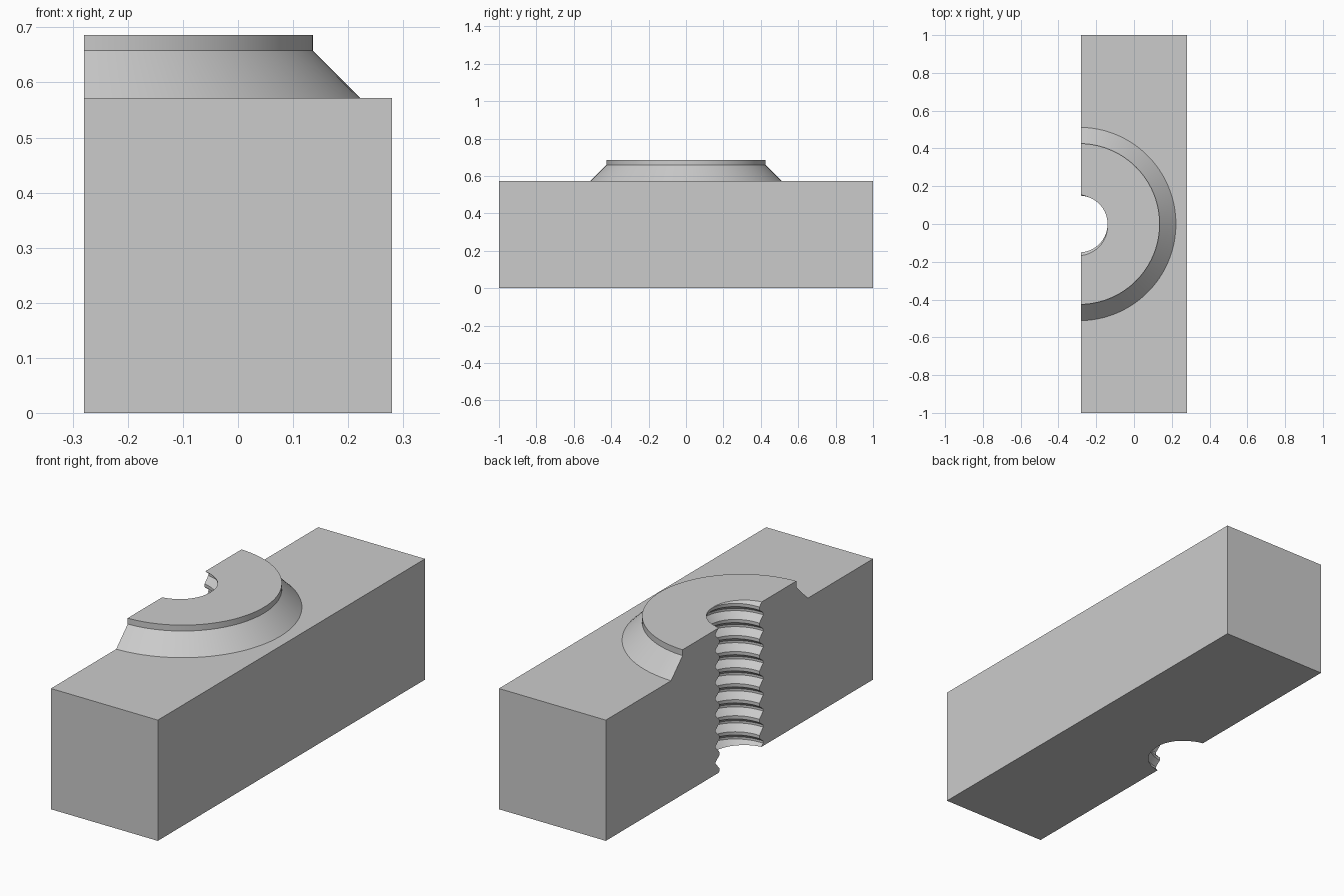
import bpy, bmesh, math

if "Cube" in bpy.data.objects:
    bpy.data.objects.remove(bpy.data.objects["Cube"])

CUT_X, AXIS_X, TOP = -0.28, -0.29, 0.686
PITCH, CREST, ROOT = 0.076, 0.15, 0.178

grey = bpy.data.materials.new("plain_grey")
grey.use_nodes = True
colour = (0.6, 0.6, 0.6, 1)
grey.diffuse_color = colour
grey.node_tree.nodes["Principled BSDF"].inputs["Base Color"].default_value = colour


def make_object(name, bm):
    bmesh.ops.recalc_face_normals(bm, faces=bm.faces)
    mesh = bpy.data.meshes.new(name)
    bm.to_mesh(mesh)
    bm.free()
    mesh.materials.append(grey)
    obj = bpy.data.objects.new(name, mesh)
    bpy.context.collection.objects.link(obj)
    return obj


def make_box(name, low, high):
    bm = bmesh.new()
    bmesh.ops.create_cube(bm, size=1)
    for v in bm.verts:
        v.co = [(a + b) / 2 + c * (b - a) for a, b, c in zip(low, high, v.co)]
    return make_object(name, bm)


def make_boss(name, profile, steps=96):
    # Lathe a profile of (radius, height) around the bore axis
    bm = bmesh.new()
    rings = []
    for r, z in profile:
        angles = [2 * math.pi * i / steps for i in range(steps)]
        rings.append([bm.verts.new((AXIS_X + r * math.cos(a), r * math.sin(a), z)) for a in angles])
    for low, high in zip(rings, rings[1:]):
        for i in range(steps):
            k = (i + 1) % steps
            bm.faces.new((low[i], low[k], high[k], high[i]))
    bm.faces.new(rings[0])
    bm.faces.new(rings[-1])
    return make_object(name, bm)


def make_thread(name, steps=48):
    # Half of a right-handed screw, its rows following the helix
    tooth = [(0, CREST), (0.2, CREST), (0.58, ROOT), (0.72, ROOT)]
    start = TOP + 0.004 - 9.25 * PITCH
    bm = bmesh.new()
    columns = []
    for i in range(steps + 1):
        a = math.pi * (i / steps - 0.5)
        x, y = math.cos(a), math.sin(a)
        columns.append([
            bm.verts.new((AXIS_X + r * x, r * y, start + (turn + u + a / (2 * math.pi)) * PITCH))
            for turn in range(-2, 12) for u, r in tooth])
    bottom = bm.verts.new((AXIS_X, 0, start - 2 * PITCH))
    top = bm.verts.new((AXIS_X, 0, start + 12 * PITCH))
    for a, b in zip(columns, columns[1:]):
        for j in range(len(a) - 1):
            bm.faces.new((a[j], b[j], b[j + 1], a[j + 1]))
        bm.faces.new((bottom, b[0], a[0]))
        bm.faces.new((top, a[-1], b[-1]))
    for column in (columns[0], columns[-1]):
        bm.faces.new([bottom] + column + [top])
    return make_object(name, bm)


def combine(target, tool, operation):
    bpy.context.view_layer.objects.active = target
    mod = target.modifiers.new("join", "BOOLEAN")
    mod.object, mod.operation, mod.solver = tool, operation, "EXACT"
    bpy.ops.object.modifier_apply(modifier=mod.name)
    bpy.data.objects.remove(tool)


# Block with the raised conical boss
body = make_box("threaded_block_section", (-0.9, -1, 0), (0.28, 1, 0.572))
boss = make_boss("boss", [(0.512, 0.3), (0.512, 0.572), (0.426, 0.658), (0.426, TOP)])
combine(body, boss, "UNION")

# Section cut through the block, then the threaded bore
combine(body, make_box("section_cutter", (-1.5, -1.5, -0.5), (CUT_X, 1.5, 1)), "DIFFERENCE")
combine(body, make_thread("thread_cutter"), "DIFFERENCE")

# Smooth the round faces, keep the edges sharp
bpy.ops.object.select_all(action="DESELECT")
body.select_set(True)
bpy.context.view_layer.objects.active = body
bpy.ops.object.shade_smooth_by_angle(angle=math.radians(25))
